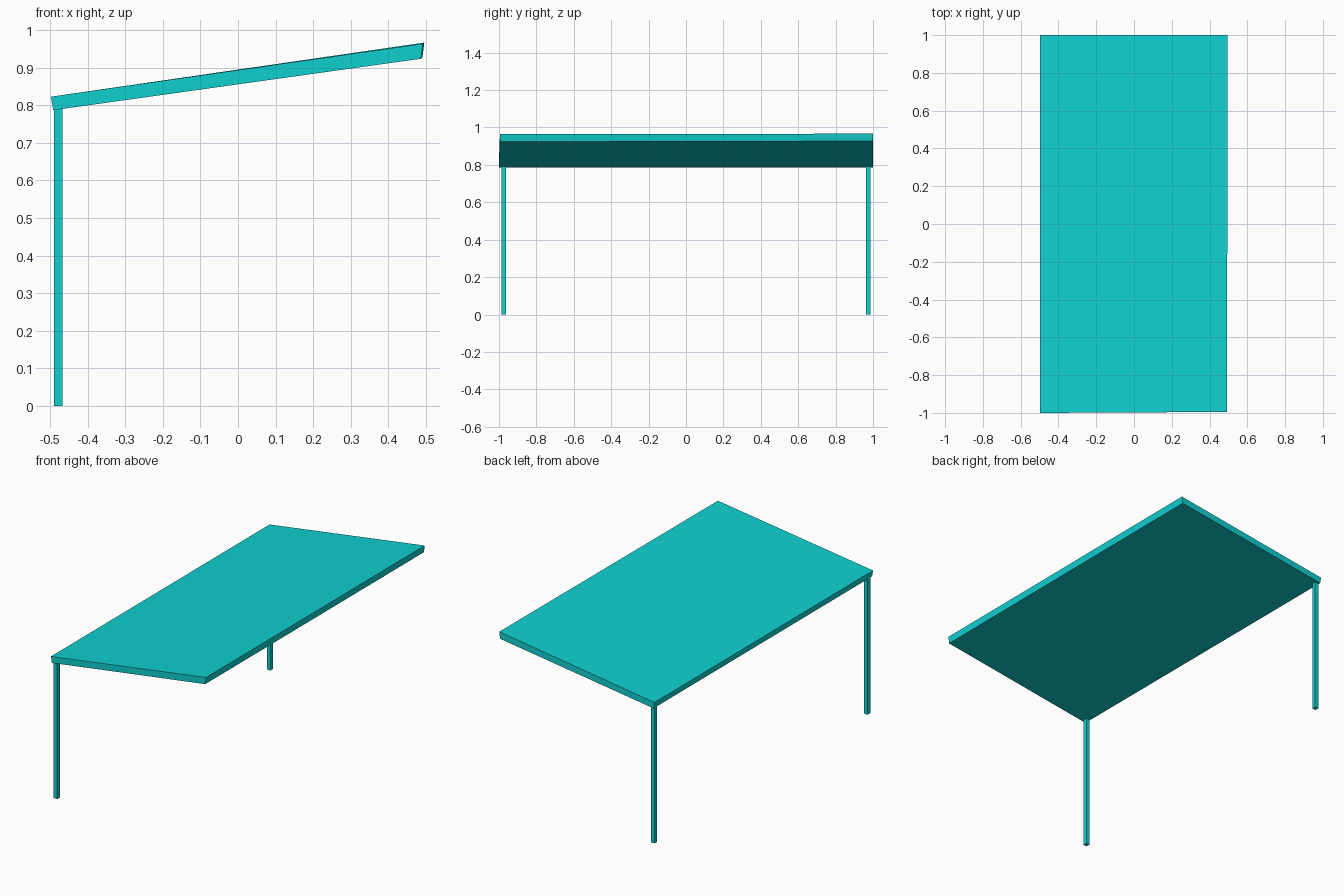
import bpy
import bmesh
from mathutils import Vector

cube = bpy.data.objects.get("Cube")
if cube:
    bpy.data.objects.remove(cube, do_unlink=True)

# Single turquoise finish
turquoise = bpy.data.materials.new("turquoise")
turquoise.use_nodes = True
color = (0.005, 0.63, 0.63, 1.0)
turquoise.diffuse_color = color
turquoise.node_tree.nodes["Principled BSDF"].inputs["Base Color"].default_value = color


def extrude_profile(name, profile, y_front, y_back):
    """Extrude an x-z outline along y and return the object's bmesh."""
    bm = bmesh.new()
    face = bm.faces.new([bm.verts.new((x, y_front, z)) for x, z in profile])
    result = bmesh.ops.extrude_face_region(bm, geom=[face])
    moved = [v for v in result["geom"] if isinstance(v, bmesh.types.BMVert)]
    bmesh.ops.translate(bm, verts=moved, vec=(0, y_back - y_front, 0))
    return bm


def finish(bm, name):
    bmesh.ops.recalc_face_normals(bm, faces=bm.faces)
    mesh = bpy.data.meshes.new(name)
    bm.to_mesh(mesh)
    bm.free()
    mesh.materials.append(turquoise)
    obj = bpy.data.objects.new(name, mesh)
    bpy.context.collection.objects.link(obj)
    return obj


# Sloping roof slab, with a very slight skew at its high front corner
slab = [(-0.492, 0.787), (0.491, 0.927), (0.496, 0.967), (-0.498, 0.823)]
bm = extrude_profile("roof_panel", slab, -1.0, 1.0)
for v in bm.verts:
    if v.co.x > 0 and v.co.y < 0:
        v.co += Vector((-0.004, 0.005, -0.003))
finish(bm, "roof_panel")

# Square posts under the low edge, tops cut to the slope
post = [(-0.490, 0), (-0.467, 0), (-0.467, 0.791), (-0.490, 0.788)]
for name, y in (("front_post", -0.975), ("back_post", 0.975)):
    finish(extrude_profile(name, post, y - 0.012, y + 0.012), name)
